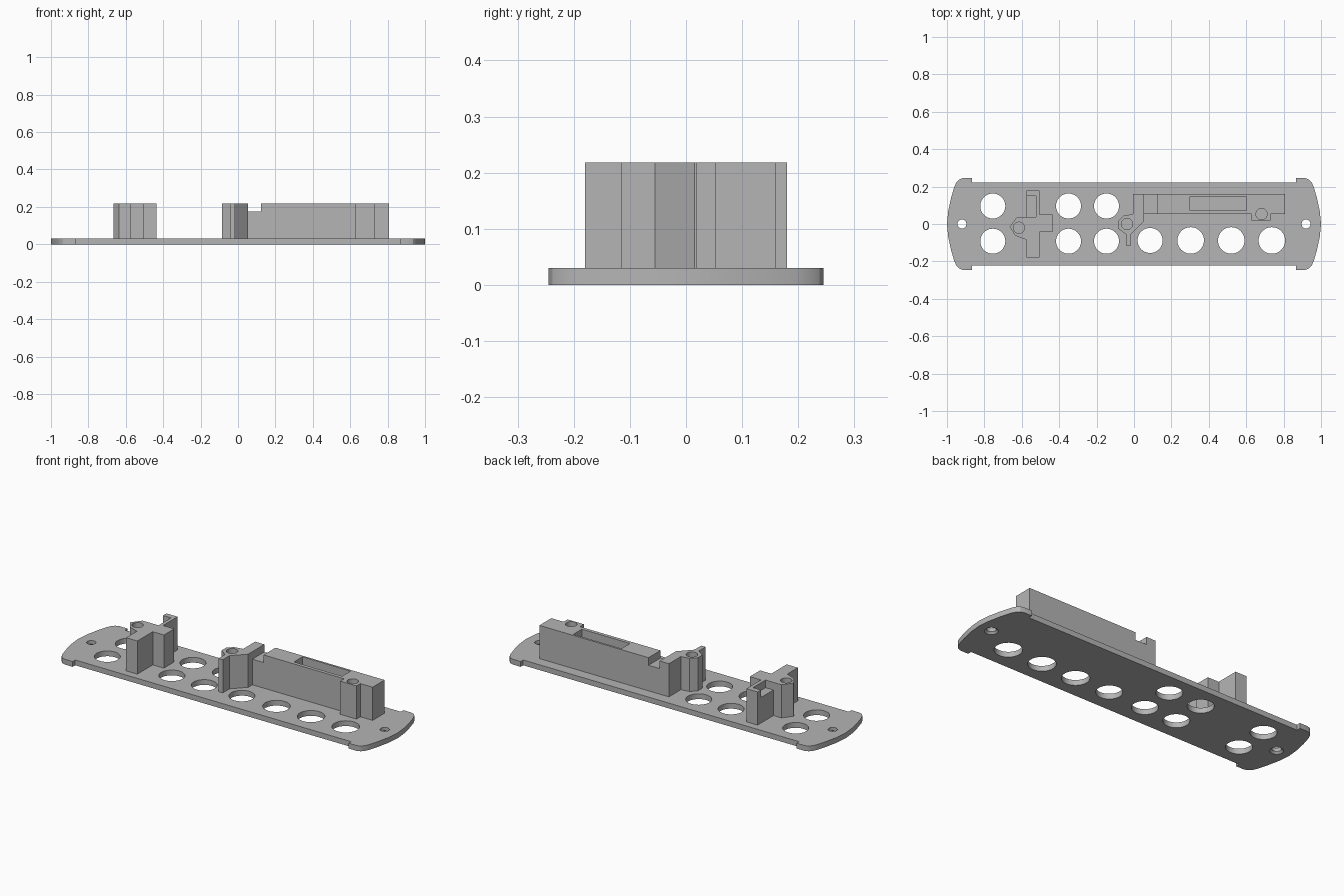
import bpy, bmesh
from math import radians
from mathutils import Matrix

cube = bpy.data.objects.get("Cube")
if cube:
    bpy.data.objects.remove(cube, do_unlink=True)

grey = bpy.data.materials.new("plain grey")
grey.use_nodes = True
grey.diffuse_color = (0.46, 0.46, 0.46, 1)
grey.node_tree.nodes["Principled BSDF"].inputs["Base Color"].default_value = grey.diffuse_color

PLATE, TOP, STEP, BORE = 0.03, 0.218, 0.175, 0.1


def add_object(name, bm):
    bmesh.ops.recalc_face_normals(bm, faces=bm.faces)
    mesh = bpy.data.meshes.new(name)
    bm.to_mesh(mesh)
    bm.free()
    mesh.materials.append(grey)
    ob = bpy.data.objects.new(name, mesh)
    bpy.context.collection.objects.link(ob)
    return ob


def prism(name, outline, z0, z1):
    bm = bmesh.new()
    face = bm.faces.new([bm.verts.new((x, y, z0)) for x, y in outline])
    up = bmesh.ops.extrude_face_region(bm, geom=[face])["geom"]
    verts = [v for v in up if isinstance(v, bmesh.types.BMVert)]
    bmesh.ops.translate(bm, verts=verts, vec=(0, 0, z1 - z0))
    return add_object(name, bm)


def box(bm, x0, x1, y0, y1, z0, z1):
    place = Matrix.Translation(((x0 + x1) / 2, (y0 + y1) / 2, (z0 + z1) / 2))
    size = Matrix.Diagonal((x1 - x0, y1 - y0, z1 - z0, 1))
    bmesh.ops.create_cube(bm, size=1, matrix=place @ size)


def drill(bm, x, y, z0, z1, r0, r1=None):
    bmesh.ops.create_cone(bm, cap_ends=True, segments=40, radius1=r0, radius2=r1 or r0,
                          depth=z1 - z0, matrix=Matrix.Translation((x, y, (z0 + z1) / 2)))


def cut(ob, bm):
    cutter = add_object("cutter", bm)
    cutter.hide_render = True
    mod = ob.modifiers.new("cut", 'BOOLEAN')
    mod.operation, mod.solver, mod.object = 'DIFFERENCE', 'EXACT', cutter
    bpy.ops.object.select_all(action='DESELECT')
    bpy.context.view_layer.objects.active = ob
    ob.select_set(True)
    bpy.ops.object.modifier_apply(modifier=mod.name)
    bpy.data.objects.remove(cutter, do_unlink=True)


# Base plate: one quarter outline, mirrored
quarter = [(0.865, 0.222), (0.865, 0.245), (0.915, 0.245), (0.935, 0.238), (0.95, 0.222),
           (0.962, 0.195), (0.978, 0.14), (0.993, 0.07), (1, 0)]
right = quarter + [(x, -y) for x, y in reversed(quarter[:-1])]
plate = prism("base_plate", right + [(-x, -y) for x, y in right], 0, PLATE)
holes = bmesh.new()
for x in (-0.755, -0.35, -0.147):
    for y in (0.096, -0.092):
        drill(holes, x, y, -0.1, 0.1, 0.067)
for x in (0.086, 0.303, 0.52, 0.737):
    drill(holes, x, -0.088, -0.1, 0.1, 0.067 if x < 0.1 else 0.071)
for x in (-0.92, 0.92):
    drill(holes, x, 0, -0.1, 0.1, 0.024)
cut(plate, holes)

# Countersinks under the end screw holes
sinks = bmesh.new()
for x in (-0.92, 0.92):
    drill(sinks, x, 0, -0.01, 0.015, 0.044, 0.02)
cut(plate, sinks)

# Cross-shaped post with a notch in its rear arm
post = prism("cross_post", [
    (-0.575, 0.18), (-0.505, 0.18), (-0.505, 0.05), (-0.435, 0.05), (-0.435, -0.042),
    (-0.505, -0.042), (-0.505, -0.18), (-0.575, -0.18), (-0.575, -0.085), (-0.635, -0.062),
    (-0.665, -0.015), (-0.625, 0.038), (-0.575, 0.038)], PLATE - 0.004, TOP)
bm = bmesh.new()
drill(bm, -0.615, -0.02, BORE, 0.3, 0.03)
box(bm, -0.6, -0.525, 0.038, 0.15, STEP, 0.3)
cut(post, bm)

# Long holder with its angled post and front screw boss
holder = prism("long_holder", [
    (-0.005, 0.16), (0.807, 0.16), (0.807, 0.053), (0.73, 0.053), (0.73, 0.018),
    (0.628, 0.018), (0.628, 0.053), (0.053, 0.053), (0.053, 0.015), (-0.015, -0.055),
    (-0.015, -0.115), (-0.042, -0.115), (-0.042, -0.055), (-0.085, -0.025), (-0.085, 0.015),
    (-0.055, 0.045), (-0.005, 0.053)], PLATE - 0.004, TOP)
bm = bmesh.new()
box(bm, 0.053, 0.123, 0, 0.2, STEP, 0.3)
box(bm, 0.3, 0.602, 0.073, 0.148, STEP - 0.015, 0.3)
drill(bm, -0.037, 0, BORE, 0.3, 0.03)
drill(bm, 0.682, 0.053, BORE, 0.3, 0.03)
cut(holder, bm)

# Smooth the round walls, keep the edges crisp
bpy.ops.object.select_all(action='DESELECT')
for ob in (plate, post, holder):
    ob.select_set(True)
bpy.context.view_layer.objects.active = plate
bpy.ops.object.shade_smooth_by_angle(angle=radians(20))
